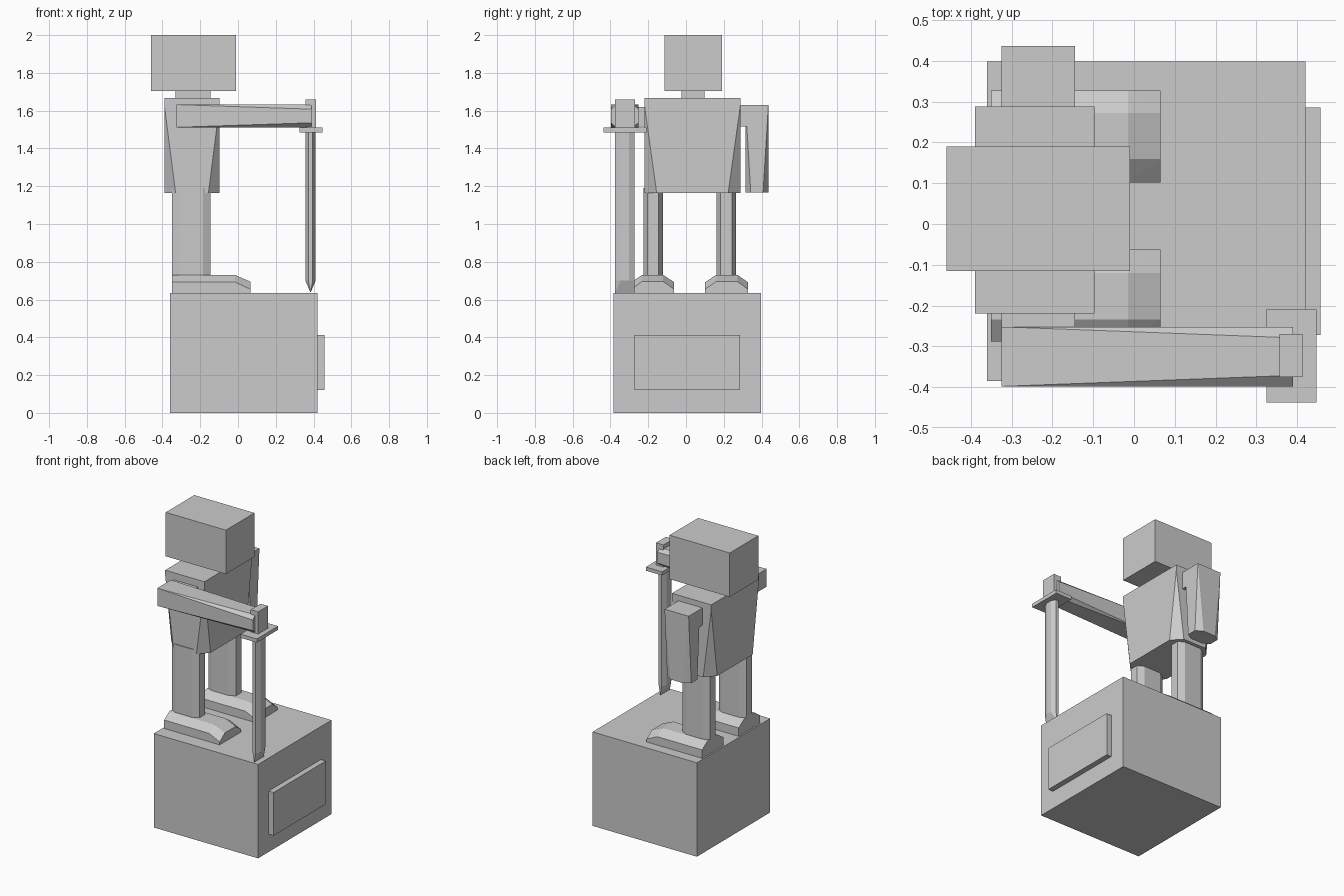
import bpy, bmesh, math

if "Cube" in bpy.data.objects:
    bpy.data.objects.remove(bpy.data.objects["Cube"])


def hull(name, points):
    """Convex low-poly solid around a handful of points."""
    bm = bmesh.new()
    for p in points:
        bm.verts.new(p)
    res = bmesh.ops.convex_hull(bm, input=bm.verts[:])
    loose = [v for v in bm.verts if not v.link_faces]
    bmesh.ops.delete(bm, geom=loose, context='VERTS')
    bmesh.ops.dissolve_limit(bm, angle_limit=math.radians(1), verts=bm.verts[:], edges=bm.edges[:])
    bmesh.ops.recalc_face_normals(bm, faces=bm.faces[:])
    me = bpy.data.meshes.new(name)
    bm.to_mesh(me)
    bm.free()
    ob = bpy.data.objects.new(name, me)
    bpy.context.collection.objects.link(ob)
    return ob


def rect(x0, x1, y0, y1, z):
    return [(x, y, z) for x in (x0, x1) for y in (y0, y1)]


def octagon(x0, x1, y0, y1, z, cx, cy):
    return rect(x0 + cx, x1 - cx, y0, y1, z) + rect(x0, x1, y0 + cy, y1 - cy, z)


def box(name, x0, x1, y0, y1, z0, z1):
    return hull(name, rect(x0, x1, y0, y1, z0) + rect(x0, x1, y0, y1, z1))


# Pedestal with plaque
box("pedestal", -0.36, 0.42, -0.385, 0.398, 0, 0.635)
box("plaque", 0.40, 0.457, -0.272, 0.285, 0.12, 0.412)

# Head and neck
box("head", -0.46, -0.01, -0.115, 0.19, 1.703, 2.0)
box("neck", -0.33, -0.145, -0.025, 0.098, 1.64, 1.72)

# Torso: square shoulders running into chamfered vertical corners
T = (-0.39, -0.097, -0.22, 0.288)
hull("torso", rect(*T, 1.668) + rect(*T, 1.63)
     + octagon(*T, 1.51, 0.06, 0.065) + octagon(*T, 1.163, 0.06, 0.065))

# Legs and feet, left and right
for side, s in (("right", -1), ("left", 1)):
    def Y(d):
        return 0.0195 + s * d
    ly = sorted((Y(0.142), Y(0.245)))
    hull(side + "_leg", octagon(-0.35, -0.145, *ly, 0.70, 0.04, 0.022)
         + octagon(-0.35, -0.145, *ly, 1.19, 0.04, 0.022))
    wide = sorted((Y(0.082), Y(0.308)))
    top = sorted((Y(0.14), Y(0.253)))
    hull(side + "_foot", rect(-0.35, 0.065, *wide, 0.635)
         + rect(-0.35, -0.015, *wide, 0.692) + rect(-0.35, -0.015, *top, 0.73)
         + [(0.065, y, 0.655) for y in wide] + [(0.065, y, 0.695) for y in top])

# Hanging left arm with its shoulder
A = (-0.325, -0.145, 0.315, 0.436)
hull("left_arm", rect(*A, 1.63) + octagon(*A, 1.51, 0.045, 0.028)
     + octagon(*A, 1.167, 0.045, 0.028))
box("left_shoulder", -0.325, -0.145, 0.27, 0.35, 1.515, 1.63)

# Raised right arm pointing forward, built along z then laid along x
R = (-0.398, -0.252, 1.512, 1.632)
prof = rect(*R, -0.325) + octagon(*R, -0.145, 0.027, 0.024) + octagon(*R, 0.39, 0.027, 0.024)
hull("right_arm", [(c, a, b) for a, b, c in prof])
box("right_shoulder", -0.325, -0.145, -0.27, -0.20, 1.515, 1.62)

# Sword held point down
box("sword_grip", 0.357, 0.413, -0.375, -0.27, 1.50, 1.66)
box("sword_guard", 0.325, 0.447, -0.437, -0.21, 1.485, 1.51)
B = (0.357, 0.411, -0.376, -0.273)
hull("sword_blade", octagon(*B, 1.49, 0.016, 0.03) + octagon(*B, 0.70, 0.016, 0.03)
     + [(0.384, -0.376, 0.636), (0.384, -0.273, 0.636)])
